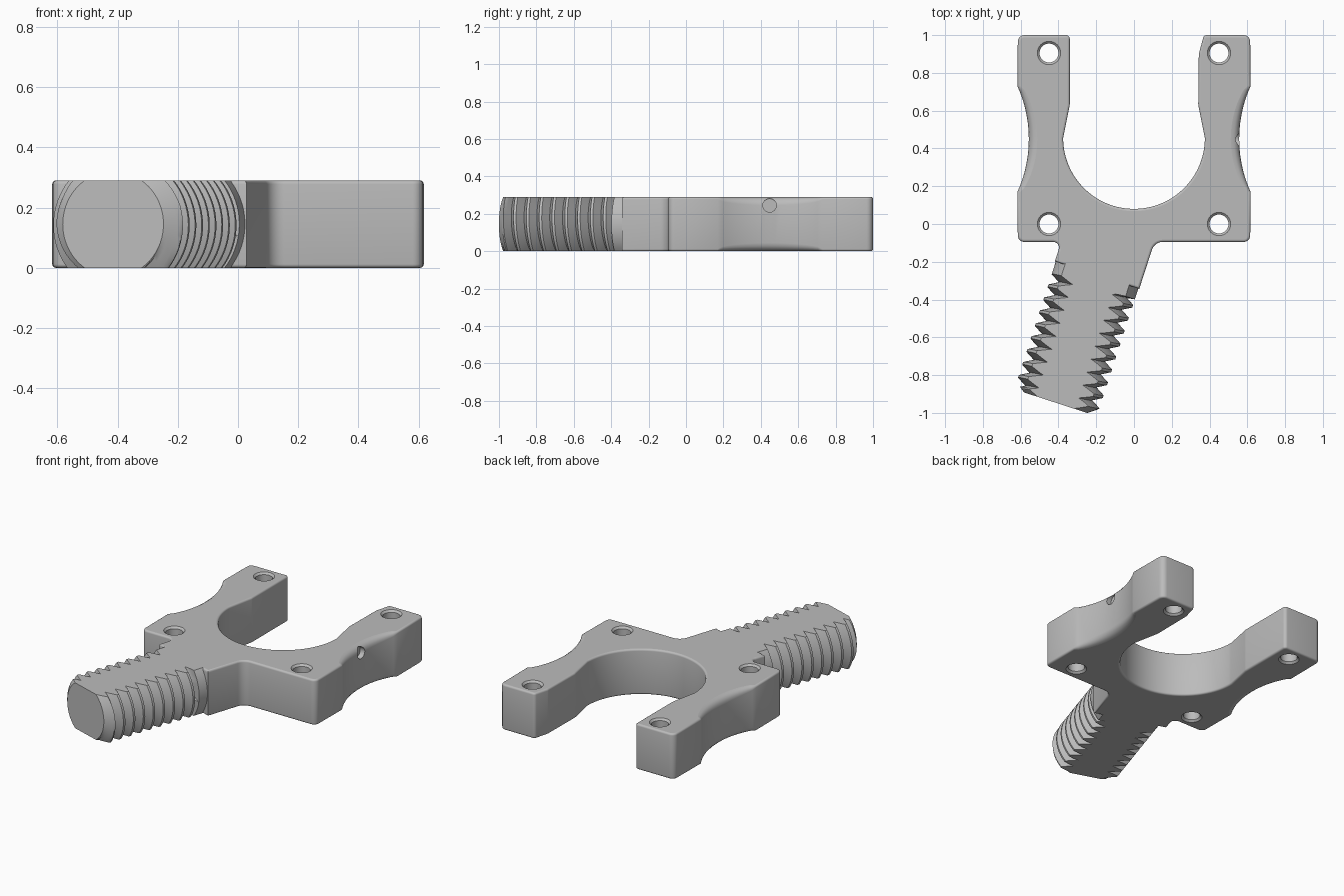
import bpy, bmesh, math
from mathutils import Vector

if "Cube" in bpy.data.objects:
    bpy.data.objects.remove(bpy.data.objects["Cube"])

H = 0.29                                  # plate thickness
TILT = math.radians(18)
END = Vector((-0.415, -0.946, H / 2))     # centre of the handle's end face
AXIS = Vector((math.sin(TILT), math.cos(TILT), 0))
SIDE = Vector((math.cos(TILT), -math.sin(TILT), 0))
DOWN = AXIS.cross(SIDE)

grey = bpy.data.materials.new("satin grey")
grey.use_nodes = True
grey.diffuse_color = (0.5, 0.5, 0.5, 1)
grey.node_tree.nodes["Principled BSDF"].inputs["Base Color"].default_value = (0.5, 0.5, 0.5, 1)


def make_object(name, bm):
    bmesh.ops.recalc_face_normals(bm, faces=bm.faces[:])
    mesh = bpy.data.meshes.new(name)
    bm.to_mesh(mesh)
    bm.free()
    mesh.materials.append(grey)
    obj = bpy.data.objects.new(name, mesh)
    bpy.context.collection.objects.link(obj)
    return obj


def shade(obj):
    """Smooth the curved walls, keep the flat top and bottom crisp."""
    bpy.ops.object.select_all(action="DESELECT")
    obj.select_set(True)
    bpy.context.view_layer.objects.active = obj
    bpy.ops.object.shade_smooth_by_angle(angle=math.radians(30))
    for face in obj.data.polygons:
        if abs(face.normal.z) > 0.999:
            face.use_smooth = False


def round_corners(corners, steps=6):
    """Replace each (point, radius) corner by a tangent arc."""
    out = []
    for i, (p, r) in enumerate(corners):
        if r == 0:
            out.append(p)
            continue
        a = (corners[i - 1][0] - p).normalized()
        b = (corners[(i + 1) % len(corners)][0] - p).normalized()
        half = a.angle(b) / 2
        centre = p + (a + b).normalized() * (r / math.sin(half))
        start = p + a * (r / math.tan(half)) - centre
        end = p + b * (r / math.tan(half)) - centre
        for k in range(steps + 1):
            mix = start.lerp(end, k / steps)
            t = k / steps
            sweep = math.pi - 2 * half
            mix = (start * math.sin((1 - t) * sweep) + end * math.sin(t * sweep)) / math.sin(sweep)
            out.append(centre + mix)
    return out


def waist(sign):
    """Shallow concave arc on the outside of an arm, listed upward."""
    radius, reach = 0.68, 0.28
    cx = 0.557 + radius
    pts = []
    for k in range(21):
        a = math.asin(reach / radius) * (k / 10 - 1)
        pts.append((Vector((sign * (cx - radius * math.cos(a)), 0.45 + radius * math.sin(a))), 0))
    return pts


def at(s, n):
    return (END + AXIS * s + SIDE * n).to_2d()


def corner(x, y, r):
    return (Vector((x, y)), r)


# Fork outline, counter-clockwise
W, BASE, NECK = 0.615, -0.095, 0.235
outline = [corner(W, BASE, 0.035)] + waist(1)
outline += [corner(W, 1, 0.035), corner(0.37, 1, 0.02), corner(0.343, 0.9, 0.05), corner(0.34, 0.63, 0.08)]
for k in range(65):
    a = -math.pi * k / 64
    outline.append(corner(0.375 * math.cos(a), 0.455 + 0.375 * math.sin(a), 0))
outline += [corner(-0.34, 0.63, 0.08), corner(-0.34, 1, 0.02), corner(-W, 1, 0.035)]
outline += waist(-1)[::-1]
outline += [corner(-W, BASE, 0.035), corner(-0.386, BASE, 0.03),
            (at(0.71, -NECK), 0), (at(0.71, NECK), 0), corner(0.1085, BASE, 0.06)]
points = round_corners(outline)


def edge_round(p):
    """Edge rounding: small everywhere, wide along the waists."""
    t = (p.y - 0.17) / 0.56
    if abs(p.x) > 0.5 and 0 < t < 1:
        return 0.012 + 0.033 * math.sqrt(math.sin(math.pi * t))
    return 0.012


def inward(i):
    a = (points[i] - points[i - 1]).normalized()
    b = (points[(i + 1) % len(points)] - points[i]).normalized()
    na, nb = Vector((-a.y, a.x)), Vector((-b.y, b.x))
    return (na + nb) / (1 + na.dot(nb))


# Fork body: stacked rings with rounded rims
bm = bmesh.new()
ARC = 4
levels = [(k * math.pi / 2 / ARC, False) for k in range(ARC + 1)]
levels += [(a, True) for a, _ in reversed(levels)]
rings = []
for a, top in levels:
    ring = []
    for i, p in enumerate(points):
        r = edge_round(p)
        q = p + inward(i) * r * (1 - math.sin(a))
        z = r * (1 - math.cos(a))
        ring.append(bm.verts.new((q.x, q.y, H - z if top else z)))
    rings.append(ring)
for low, high in zip(rings, rings[1:]):
    for i in range(len(points)):
        bm.faces.new((low[i - 1], low[i], high[i], high[i - 1]))
bm.faces.new(rings[0])
bm.faces.new(rings[-1])
fork = make_object("fork_body", bm)


# Cutters: countersunk bolt holes and one blind side hole
def lathe_cutter(name, profile, segments=40):
    bm = bmesh.new()
    rows = [[bm.verts.new((r * math.cos(2 * math.pi * j / segments),
                           r * math.sin(2 * math.pi * j / segments), z))
             for j in range(segments)] for r, z in profile]
    for a, b in zip(rows, rows[1:]):
        for j in range(segments):
            bm.faces.new((a[j - 1], a[j], b[j], b[j - 1]))
    bm.faces.new(rows[0])
    bm.faces.new(rows[-1])
    obj = make_object(name, bm)
    obj.hide_render = True
    return obj


cutters = []
rim = 0.012
for x in (-0.45, 0.45):
    for y in (0, 0.905):
        c = lathe_cutter("bolt_hole_cutter", [(0.05 + 2 * rim, -rim), (0.05, rim),
                                              (0.05, H - rim), (0.05 + 2 * rim, H + rim)])
        c.location = (x, y, 0)
        cutters.append(c)
side_hole = lathe_cutter("side_hole_cutter", [(0.036, 0), (0.036, 0.2)])
side_hole.location = (0.525, 0.447, 0.245)
side_hole.rotation_euler.y = math.pi / 2
cutters.append(side_hole)

bpy.context.view_layer.objects.active = fork
for c in cutters:
    mod = fork.modifiers.new("hole", "BOOLEAN")
    mod.operation, mod.solver, mod.object = "DIFFERENCE", "EXACT", c
    bpy.ops.object.modifier_apply(modifier=mod.name)
for c in cutters:
    bpy.data.objects.remove(c)
shade(fork)

# Threaded handle: helical grid with a chamfered tip
CREST, ROOT, TIP = 0.23, 0.18, 0.176
PITCH, THREAD, SEG, SUB = 0.072, 0.65, 72, 10
bm = bmesh.new()
columns = []
for j in range(SEG + 1):
    turn = j / SEG
    ang = 2 * math.pi * turn
    radial = SIDE * math.cos(ang) + DOWN * math.sin(ang)
    column = []
    for i in range(-2 * SUB, 11 * SUB):
        s = min(max(PITCH * (i / SUB + turn), 0), THREAD)
        ramp = min(1, (1 - abs(2 * ((i % SUB) / SUB) - 1)) / 0.8)
        r = ROOT + (CREST - ROOT) * ramp
        r = CREST if s >= THREAD else min(r, TIP + s * 1.35)
        column.append(bm.verts.new(END + AXIS * s + radial * r))
    column.append(bm.verts.new(END + AXIS * 0.76 + radial * CREST))
    columns.append(column)
for a, b in zip(columns, columns[1:]):
    for i in range(len(a) - 1):
        bm.faces.new((a[i], a[i + 1], b[i + 1], b[i]))
bmesh.ops.remove_doubles(bm, verts=bm.verts[:], dist=0.0002)


def close_openings():
    bmesh.ops.holes_fill(bm, edges=[e for e in bm.edges if e.is_boundary], sides=0)


# Slice the handle flush with the plate's top and bottom
close_openings()
for z, direction in ((H, 1), (0, -1)):
    bmesh.ops.bisect_plane(bm, geom=bm.verts[:] + bm.edges[:] + bm.faces[:], dist=0.00001,
                           plane_co=(0, 0, z), plane_no=(0, 0, direction), clear_outer=True)
    close_openings()
handle = make_object("threaded_handle", bm)
shade(handle)
